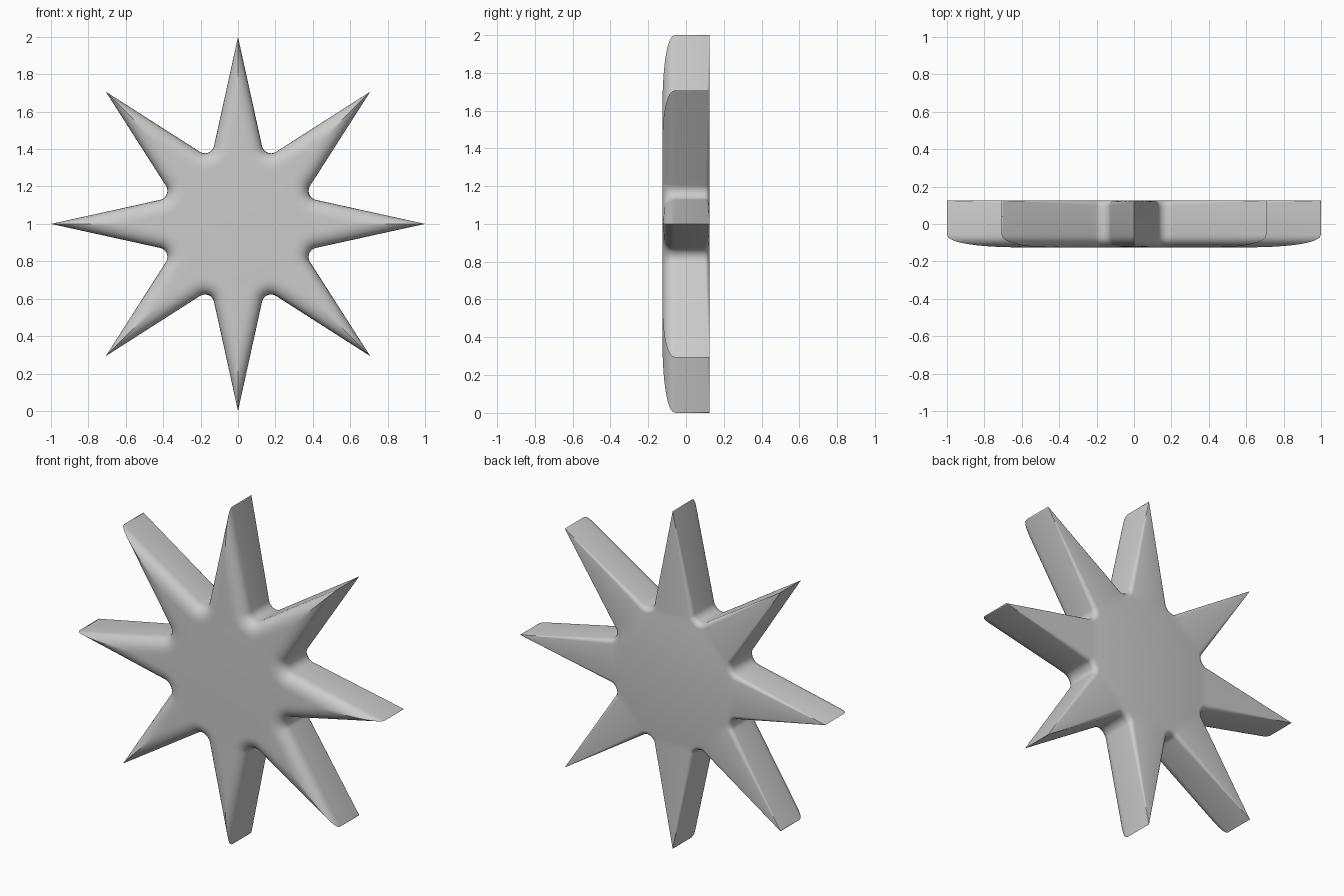
import bpy, bmesh, math
from mathutils import Vector, Matrix

if "Cube" in bpy.data.objects:
    bpy.data.objects.remove(bpy.data.objects["Cube"])

HALF = 0.125                # half thickness
SLOPE = 0.22                # half-width gained per unit from the tip
FILLET = 0.05               # rounding of the inner corners
WIDE, DROP, EXPO = 0.09, 0.07, 2.3   # front edge rounding

# Half outline of one spike: (point, inward normal), from tip to inner corner
a = math.atan(SLOPE)
tan_v = math.tan(math.pi / 8)
vz = SLOPE / (SLOPE + tan_v)
valley, tip = Vector((vz * tan_v, vz)), Vector((0, 1))
radial = valley.normalized()
edge = valley - tip
half_angle = radial.angle(-edge)
length = edge.length - FILLET / math.tan(half_angle)
outline = []
for i in range(25):
    p = tip + edge.normalized() * length * (i / 24) ** 1.4
    outline.append((p, Vector((-math.cos(a), -math.sin(a)))))
centre = valley + radial * FILLET / math.sin(half_angle)
start, end = math.pi + a, math.radians(247.5)
for i in range(1, 11):
    t = start + (end - start) * i / 10
    n = Vector((math.cos(t), math.sin(t)))
    outline.append((centre + n * FILLET, n))


def front_y(d):
    k = max(0.0, 1 - d / WIDE)
    return -HALF + DROP * (1 - max(0.0, 1 - k ** EXPO) ** (1 / EXPO))


def section(p, n):
    """Cross-section from the back rim, over the side, to the front face."""
    reach = max(0.0, p.x / -n.x)
    r = min(0.03, 0.2 * reach)
    pts = []
    for j in range(5):
        t = math.pi / 2 * j / 4
        q = p + n * r * (1 - math.sin(t))
        pts.append(Vector((q.x, HALF - r * (1 - math.cos(t)), q.y)))
    depth = min(WIDE, reach)
    for j in range(11):
        d = depth * (j / 10) ** 1.7
        q = p + n * d
        pts.append(Vector((q.x, front_y(d), q.y)))
    return pts


rows = [section(p, n) for p, n in outline]
bm = bmesh.new()

# Eight spikes, each made of two mirrored halves
for k in range(8):
    rot = Matrix.Rotation(k * math.pi / 4, 3, 'Y')
    for side in (1, -1):
        grid = [[bm.verts.new(rot @ Vector((v.x * side, v.y, v.z))) for v in row]
                for row in rows]
        for r0, r1 in zip(grid, grid[1:]):
            for j in range(len(r0) - 1):
                quad = [r0[j], r0[j + 1], r1[j + 1], r1[j]]
                bm.faces.new(quad if side > 0 else quad[::-1])

bmesh.ops.remove_doubles(bm, verts=bm.verts, dist=1e-5)

# Flat front and back faces
rim = [e for e in bm.edges if e.is_boundary]
bmesh.ops.holes_fill(bm, edges=rim, sides=0)
bmesh.ops.triangulate(bm, faces=[f for f in bm.faces if len(f.verts) > 4])
bmesh.ops.recalc_face_normals(bm, faces=bm.faces)
bmesh.ops.translate(bm, verts=bm.verts, vec=(0, 0, 1))

mesh = bpy.data.meshes.new("eight_point_star")
bm.to_mesh(mesh)
bm.free()
star = bpy.data.objects.new("eight_point_star", mesh)
bpy.context.collection.objects.link(star)
bpy.context.view_layer.objects.active = star
star.select_set(True)
bpy.ops.object.shade_smooth_by_angle(angle=math.radians(40))
